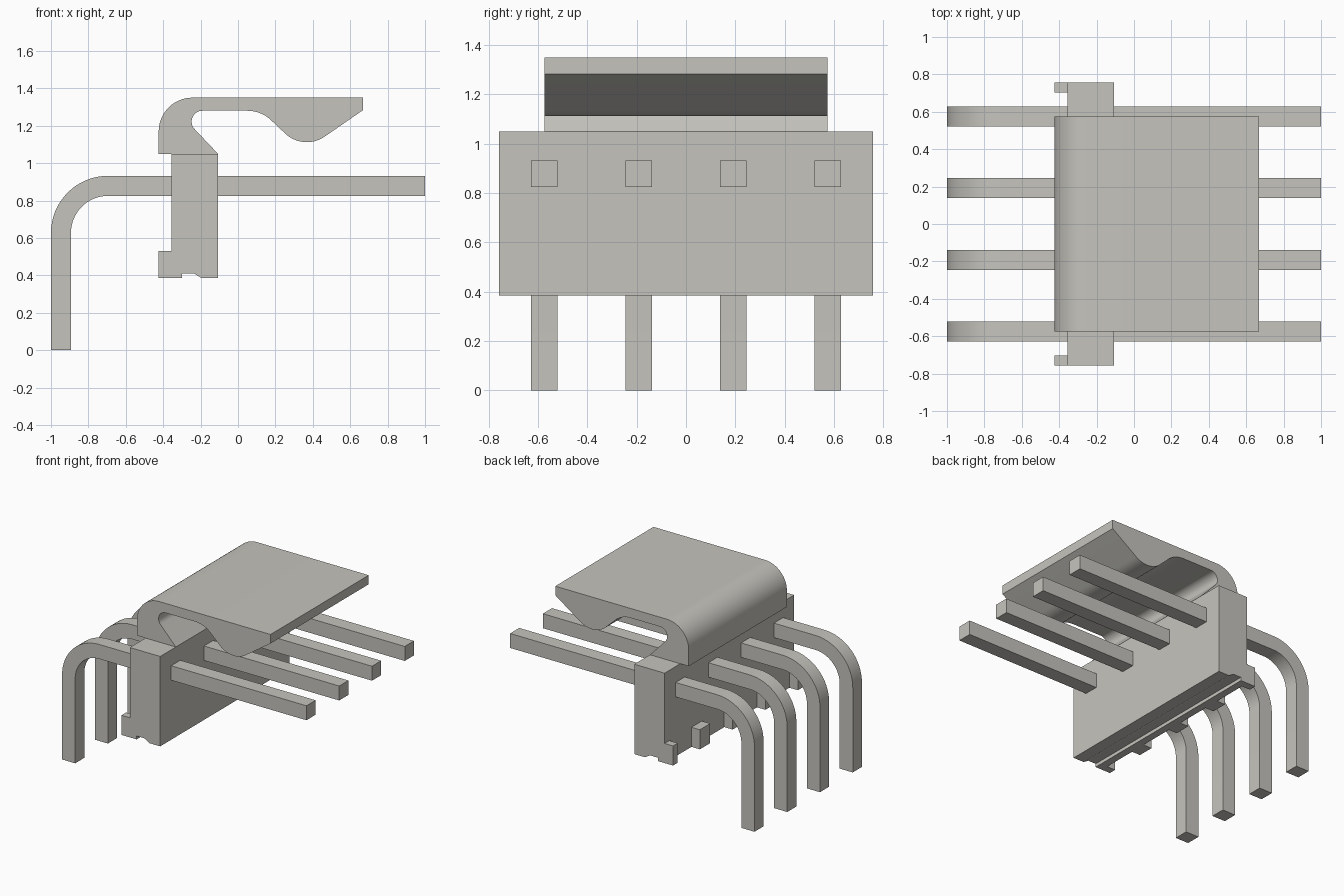
import bpy, bmesh, math

cube = bpy.data.objects.get("Cube")
if cube:
    bpy.data.objects.remove(cube, do_unlink=True)

GREY = (0.56, 0.55, 0.51, 1.0)
mat = bpy.data.materials.new("warm grey")
mat.use_nodes = True
mat.diffuse_color = GREY
mat.node_tree.nodes["Principled BSDF"].inputs["Base Color"].default_value = GREY


def arc(cx, cz, r, a0, a1, n=16):
    """Points on an arc in the xz plane, angles in degrees."""
    angles = [math.radians(a0 + (a1 - a0) * i / n) for i in range(n + 1)]
    return [(cx + r * math.cos(a), cz + r * math.sin(a)) for a in angles]


def extrude_profile(name, profile, y0, y1):
    """Extrude an xz outline from y0 to y1."""
    bm = bmesh.new()
    face = bm.faces.new([bm.verts.new((x, y0, z)) for x, z in profile])
    ext = bmesh.ops.extrude_face_region(bm, geom=[face])
    moved = [v for v in ext["geom"] if isinstance(v, bmesh.types.BMVert)]
    bmesh.ops.translate(bm, verts=moved, vec=(0, y1 - y0, 0))
    bmesh.ops.recalc_face_normals(bm, faces=bm.faces)
    mesh = bpy.data.meshes.new(name)
    bm.to_mesh(mesh)
    bm.free()
    mesh.materials.append(mat)
    obj = bpy.data.objects.new(name, mesh)
    bpy.context.collection.objects.link(obj)
    bpy.ops.object.select_all(action="DESELECT")
    obj.select_set(True)
    bpy.context.view_layer.objects.active = obj
    bpy.ops.object.shade_smooth_by_angle(angle=math.radians(25))
    return obj


# Housing wall with a shallow groove along its underside
HALF = 0.757
extrude_profile("housing", [
    (-0.355, 0.385), (-0.30, 0.385), (-0.30, 0.41), (-0.235, 0.41),
    (-0.195, 0.385), (-0.107, 0.385), (-0.107, 1.05), (-0.355, 1.05)], -HALF, HALF)

# Standoff feet at both ends and between the pins
feet = [(-HALF, -0.702), (0.702, HALF)] + [(c - 0.06, c + 0.06) for c in (-0.383, 0, 0.383)]
for y0, y1 in feet:
    extrude_profile("standoff_foot", [
        (-0.424, 0.385), (-0.355, 0.385), (-0.355, 0.53), (-0.424, 0.53)], y0, y1)

# Locking ramp: rounded back, thin neck and a lobe under the free end
ramp = [(-0.424, 1.05)]
ramp += arc(-0.244, 1.17, 0.18, 180, 90)
ramp += [(0.668, 1.35), (0.668, 1.283)]
ramp += arc(0.368, 1.28, 0.168, -55, -135)
ramp += arc(0.05, 1.095, 0.185, 45, 90)
ramp += arc(-0.19, 1.222, 0.058, 90, 225)
ramp += [(-0.107, 1.05)]
extrude_profile("locking_ramp", ramp, -0.574, 0.574)

# Four square pins bent down at the back
pin = [(-1.0, 0.0)]
pin += arc(-0.695, 0.627, 0.305, 180, 90)
pin += [(1.0, 0.932), (1.0, 0.825)]
pin += arc(-0.695, 0.627, 0.198, 90, 180)
pin += [(-0.893, 0.0)]
for i in range(4):
    yc = (i - 1.5) * 0.383
    extrude_profile("bent_pin", pin, yc - 0.0535, yc + 0.0535)
